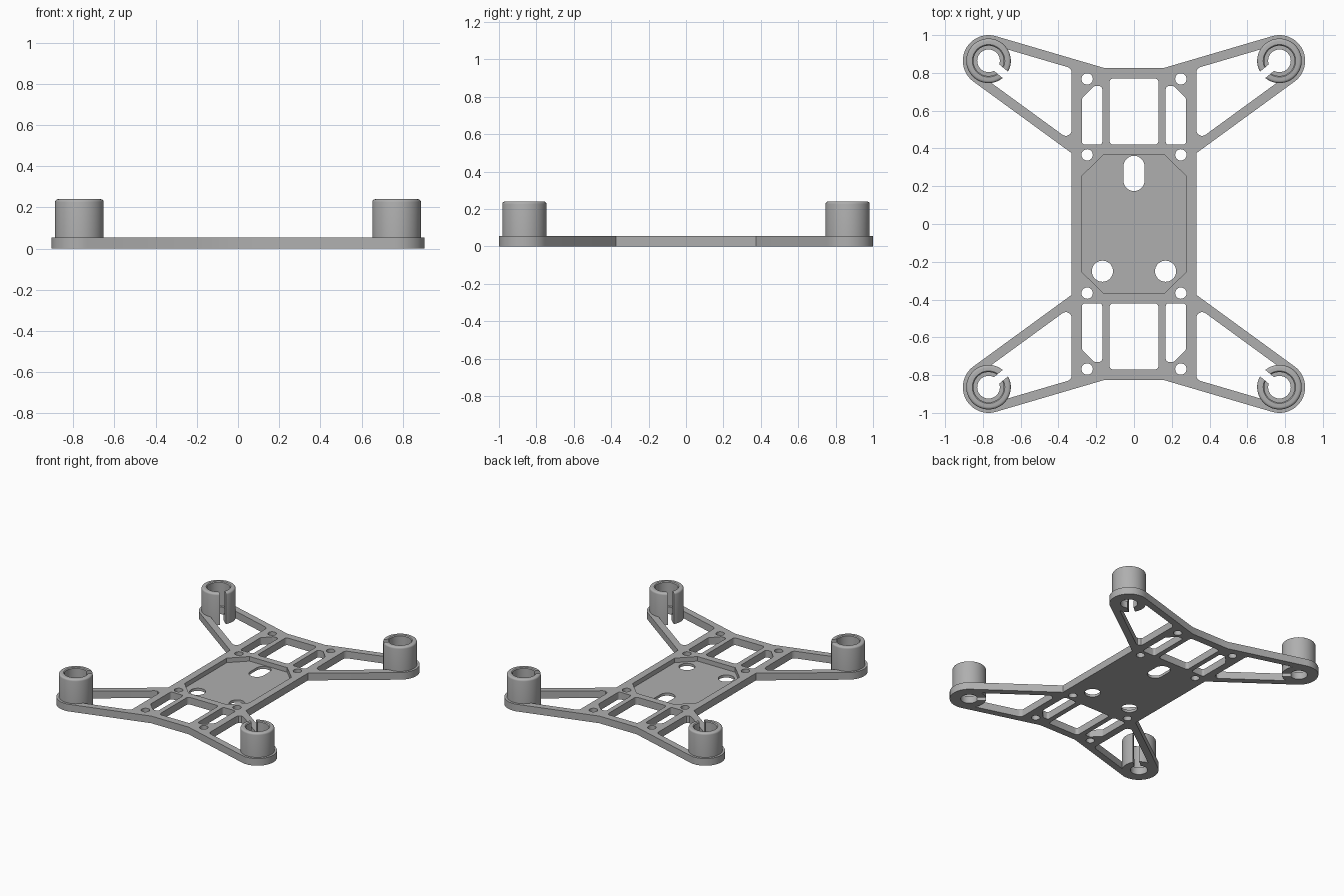
import bpy, bmesh, math
from mathutils import Vector

if "Cube" in bpy.data.objects:
    bpy.data.objects.remove(bpy.data.objects["Cube"])

QUADRANTS = [(1, 1), (-1, 1), (-1, -1), (1, -1)]
TOP = 0.055                       # plate thickness
HUB = Vector((0.77, 0.864))       # motor mount centre, one quadrant
HUB_R, SOCKET_R, ARM = 0.136, 0.118, 0.05

grey = bpy.data.materials.new("plain_grey")
grey.use_nodes = True
grey.diffuse_color = (0.43, 0.43, 0.43, 1)
grey.node_tree.nodes["Principled BSDF"].inputs["Base Color"].default_value = grey.diffuse_color


def arc(c, r, a0, a1, n):
    return [Vector((c[0] + r * math.cos(a0 + (a1 - a0) * i / n),
                    c[1] + r * math.sin(a0 + (a1 - a0) * i / n))) for i in range(n + 1)]


def circle(c, r, n=32):
    return arc(c, r, 0, math.tau, n)[:-1]


def rounded(points, radius, n=5):
    """Fillet every corner of a polygon."""
    out = []
    pts = [Vector(p) for p in points]
    for i, p in enumerate(pts):
        a = (pts[i - 1] - p).normalized()
        b = (pts[(i + 1) % len(pts)] - p).normalized()
        half = a.angle(b) / 2
        centre = p + (a + b).normalized() * radius / math.sin(half)
        start = p + a * radius / math.tan(half) - centre
        end = p + b * radius / math.tan(half) - centre
        for k in range(n + 1):
            out.append(centre + start.lerp(end, k / n).normalized() * radius)
    return out


def mirrored(points):
    return [[(x * sx, y * sy) for x, y in points] for sx, sy in QUADRANTS]


def finish(name, bm):
    bmesh.ops.recalc_face_normals(bm, faces=bm.faces)
    mesh = bpy.data.meshes.new(name)
    bm.to_mesh(mesh)
    bm.free()
    mesh.materials.append(grey)
    ob = bpy.data.objects.new(name, mesh)
    bpy.context.collection.objects.link(ob)
    return ob


def prisms(name, outlines, z0, z1):
    bm = bmesh.new()
    for outline in outlines:
        face = bm.faces.new([bm.verts.new((p[0], p[1], z0)) for p in outline])
        ext = bmesh.ops.extrude_face_region(bm, geom=[face], use_keep_orig=True)
        moved = [v for v in ext["geom"] if isinstance(v, bmesh.types.BMVert)]
        bmesh.ops.translate(bm, verts=moved, vec=(0, 0, z1 - z0))
    return finish(name, bm)


def activate(ob):
    bpy.ops.object.select_all(action="DESELECT")
    ob.select_set(True)
    bpy.context.view_layer.objects.active = ob


def cut(ob, cutter):
    mod = ob.modifiers.new("cut", "BOOLEAN")
    mod.operation, mod.solver, mod.object = "DIFFERENCE", "EXACT", cutter
    activate(ob)
    bpy.ops.object.modifier_apply(modifier=mod.name)


def tangent(p, side):
    """Point where a line from p touches the hub circle."""
    to = p - HUB
    ang = math.atan2(to.y, to.x) + side * math.acos(HUB_R / to.length)
    return HUB + HUB_R * Vector((math.cos(ang), math.sin(ang)))


# Outer outline: waist, two straight arm edges and the round hub
shoulder, waist = Vector((0.158, 0.826)), Vector((0.33, 0.375))
t_top, t_low = tangent(shoulder, -1), tangent(waist, 1)
a_top = math.atan2(*(t_top - HUB).yx)
a_low = math.atan2(*(t_low - HUB).yx)
quarter = [waist] + arc(HUB, HUB_R, a_low, a_top, 28) + [shoulder]
outline = []
for i, q in enumerate(mirrored(quarter)):
    outline += q if i % 2 == 0 else q[::-1]
plate = prisms("frame_plate", [outline], 0, TOP)

# Triangular arm opening that follows the socket
ends, corners = [], []
for base, tip in ((shoulder, t_top), (waist, t_low)):
    along = (tip - base).normalized()
    inward = (HUB - tip).normalized()
    start = base + inward * ARM
    corners.append(start + along * (waist.x - start.x) / along.x)
    back = math.sqrt(SOCKET_R ** 2 - (HUB_R - ARM) ** 2)
    ends.append(tip + inward * ARM - along * back)
a0, a1 = [math.atan2(*(e - HUB).yx) % math.tau for e in ends]
tri = rounded([ends[0], corners[0], corners[1], ends[1]], 0.03)
arm_opening = tri[6:18] + arc(HUB, SOCKET_R, a1, a0, 16)

# Openings in the central body
window = rounded([(-0.13, 0.42), (0.13, 0.42), (0.13, 0.77), (-0.13, 0.77)], 0.02)
side_slot = rounded([(0.168, 0.42), (0.275, 0.42), (0.275, 0.665),
                     (0.212, 0.73), (0.168, 0.73)], 0.015)
cable_slot = (arc((0, 0.305), 0.056, 0, math.pi, 14)
              + arc((0, 0.23), 0.056, math.pi, math.tau, 14))
holes = mirrored(arm_opening) + mirrored(side_slot) + mirrored(circle(HUB, 0.06))
for y in (0.366, 0.768):
    holes += mirrored(circle((0.248, y), 0.03, 24))
holes += [window, [(x, -y) for x, y in window], cable_slot]
holes += [circle((x, -0.25), 0.056) for x in (-0.167, 0.167)]
openings = prisms("openings_cutter", holes, -0.05, 0.1)

# Shallow chamfered tray
eighth = [(0.275, 0.255), (0.16, 0.368)]
tray = []
for i, q in enumerate(mirrored(eighth)):
    tray += q if i % 2 == 0 else q[::-1]
pocket = prisms("tray_cutter", [tray], 0.02, 0.1)

# Wire slit from each hub towards its arm opening
aim = Vector((math.cos(math.radians(220)), math.sin(math.radians(220))))
side = Vector((-aim.y, aim.x)) * 0.022
slit = [HUB + side, HUB + aim * 0.15 + side, HUB + aim * 0.15 - side, HUB - side]
slits = prisms("slit_cutter", mirrored(slit), -0.05, 0.3)

for cutter in (openings, pocket, slits):
    cut(plate, cutter)
parts = [plate]

# Motor sockets: turned rings with a rounded rim
inner, height, rim = 0.08, 0.24, 0.014
profile = [(inner, TOP - 0.004), (SOCKET_R, TOP - 0.004)]
profile += [tuple(p) for p in arc((SOCKET_R - rim, height - rim), rim, 0, math.pi / 2, 4)]
profile += [(inner + 0.006, height), (inner, height - 0.006)]
names = ["back_left", "back_right", "front_right", "front_left"]
for (sx, sy), name in zip(QUADRANTS, names):
    bm = bmesh.new()
    n = 64
    rings = [[bm.verts.new((HUB.x * sx + r * math.cos(math.tau * k / n),
                            HUB.y * sy + r * math.sin(math.tau * k / n), z))
              for r, z in profile] for k in range(n)]
    for k in range(n):
        a, b = rings[k], rings[(k + 1) % n]
        for j in range(len(profile)):
            bm.faces.new((a[j - 1], a[j], b[j], b[j - 1]))
    socket = finish(name + "_motor_socket", bm)
    cut(socket, slits)
    parts.append(socket)

for cutter in (openings, pocket, slits):
    bpy.data.objects.remove(cutter)
for ob in parts:
    activate(ob)
    bpy.ops.object.shade_smooth_by_angle(angle=math.radians(30))
